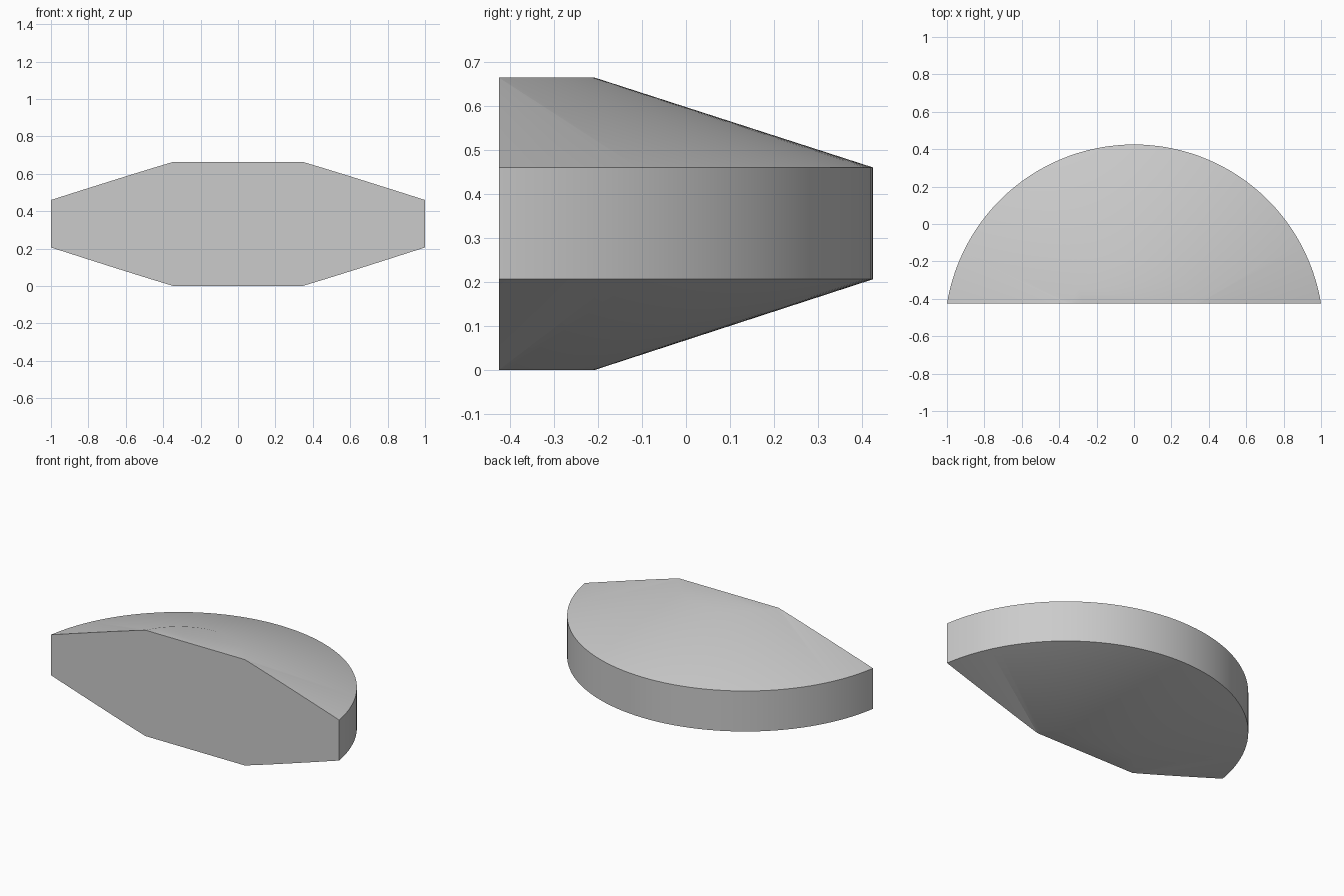
import bpy, bmesh, math

cube = bpy.data.objects.get("Cube")
if cube:
    bpy.data.objects.remove(cube, do_unlink=True)

# Main dimensions
FRONT_Y = -0.425
AXIS_Y = -0.588
OUTER_R, INNER_R = 1.013, 0.381
HEIGHT, RIM_LOW, RIM_HIGH = 0.664, 0.206, 0.46

# Plain grey
grey = bpy.data.materials.new("light_grey")
grey.use_nodes = True
colour = (0.6, 0.6, 0.6, 1)
grey.diffuse_color = colour
grey.node_tree.nodes["Principled BSDF"].inputs["Base Color"].default_value = colour

# Bevelled disc: revolve the half profile around a vertical axis
profile = [(0, 0), (INNER_R, 0), (OUTER_R, RIM_LOW),
           (OUTER_R, RIM_HIGH), (INNER_R, HEIGHT), (0, HEIGHT)]
bm = bmesh.new()
verts = [bm.verts.new((r, AXIS_Y, z)) for r, z in profile]
edges = [bm.edges.new(pair) for pair in zip(verts, verts[1:])]
bmesh.ops.spin(bm, geom=verts + edges, cent=(0, AXIS_Y, 0), axis=(0, 0, 1),
               angle=math.tau, steps=128)
bmesh.ops.remove_doubles(bm, verts=bm.verts, dist=1e-4)

# Slice off the front part and close the flat face
cut = bmesh.ops.bisect_plane(bm, geom=bm.verts[:] + bm.edges[:] + bm.faces[:],
                             plane_co=(0, FRONT_Y, 0), plane_no=(0, -1, 0),
                             clear_outer=True)
rim = [e for e in cut["geom_cut"] if isinstance(e, bmesh.types.BMEdge)]
bmesh.ops.contextual_create(bm, geom=rim)

# Join the flat top and bottom into single faces
for z in (0, HEIGHT):
    flat = [f for f in bm.faces if all(abs(v.co.z - z) < 1e-4 for v in f.verts)]
    bmesh.ops.dissolve_faces(bm, faces=flat)
bmesh.ops.recalc_face_normals(bm, faces=bm.faces)

mesh = bpy.data.meshes.new("bevelled_half_disc")
bm.to_mesh(mesh)
bm.free()
mesh.materials.append(grey)
body = bpy.data.objects.new("bevelled_half_disc", mesh)
bpy.context.collection.objects.link(body)

# Smooth curves, crisp rim and front edges
bpy.ops.object.select_all(action="DESELECT")
body.select_set(True)
bpy.context.view_layer.objects.active = body
bpy.ops.object.shade_smooth_by_angle(angle=math.radians(30))
